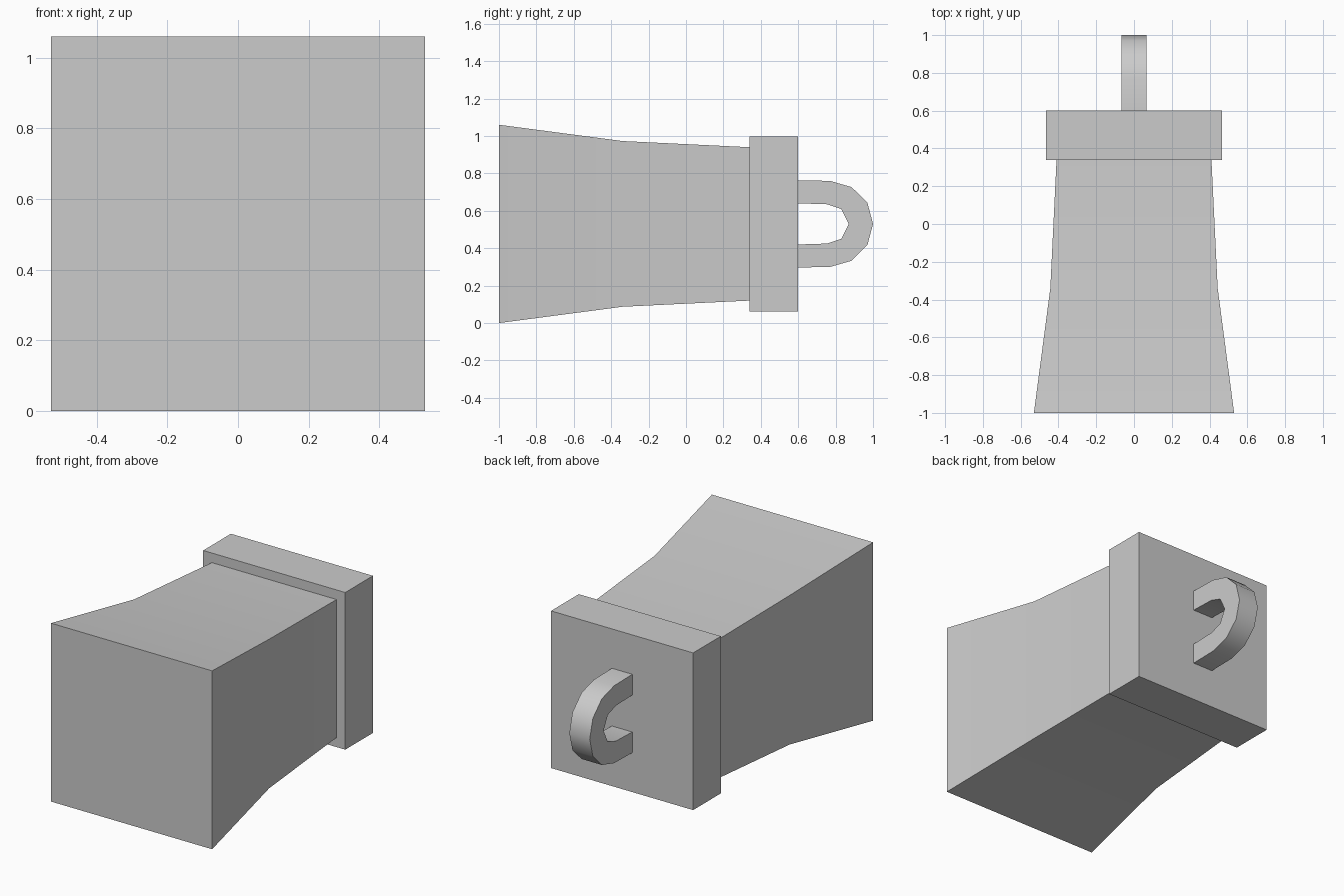
import bpy
import bmesh
import math
from mathutils import Vector

cube = bpy.data.objects.get("Cube")
if cube:
    bpy.data.objects.remove(cube, do_unlink=True)

MID = 0.53  # height of the central axis

grey = bpy.data.materials.new("plain grey")
grey.use_nodes = True
grey.diffuse_color = (0.6, 0.6, 0.6, 1)
grey.node_tree.nodes["Principled BSDF"].inputs["Base Color"].default_value = grey.diffuse_color


def finish(bm, name):
    bmesh.ops.recalc_face_normals(bm, faces=bm.faces)
    mesh = bpy.data.meshes.new(name)
    bm.to_mesh(mesh)
    bm.free()
    mesh.materials.append(grey)
    obj = bpy.data.objects.new(name, mesh)
    bpy.context.collection.objects.link(obj)
    bpy.ops.object.select_all(action="DESELECT")
    obj.select_set(True)
    bpy.context.view_layer.objects.active = obj
    bpy.ops.object.shade_smooth_by_angle(angle=math.radians(40))
    return obj


def square_loft(name, sections):
    """Join square sections, given as (y, half width), along y."""
    bm = bmesh.new()
    rings = [[bm.verts.new((sx * h, y, MID + sz * h))
              for sx, sz in ((-1, -1), (1, -1), (1, 1), (-1, 1))]
             for y, h in sections]
    for a, b in zip(rings, rings[1:]):
        for i in range(4):
            j = (i + 1) % 4
            bm.faces.new((a[i], a[j], b[j], b[i]))
    bm.faces.new(rings[0])
    bm.faces.new(rings[-1])
    return finish(bm, name)


# Flared body and the wider block behind it
square_loft("flared_body", [(-1, 0.53), (-0.34, 0.443), (0.34, 0.41)])
square_loft("back_block", [(0.34, 0.467), (0.60, 0.467)])

# Loop handle: half profiles (y, height from axis), mirrored about the axis
outer = [(0.60, 0.233), (0.77, 0.23), (0.885, 0.197), (0.97, 0.113), (1.0, 0)]
inner = [(0.60, 0.11), (0.755, 0.105), (0.83, 0.08), (0.87, 0)]


def mirrored(half):
    return half + [(y, -z) for y, z in reversed(half[:-1])]


bm = bmesh.new()
outline = mirrored(outer) + mirrored(inner)[::-1]
side = bm.faces.new([bm.verts.new((-0.067, y, MID + z)) for y, z in outline])
extruded = bmesh.ops.extrude_face_region(bm, geom=[side], use_keep_orig=True)
bmesh.ops.translate(bm, vec=Vector((0.134, 0, 0)),
                    verts=[v for v in extruded["geom"] if isinstance(v, bmesh.types.BMVert)])
finish(bm, "loop_handle")
